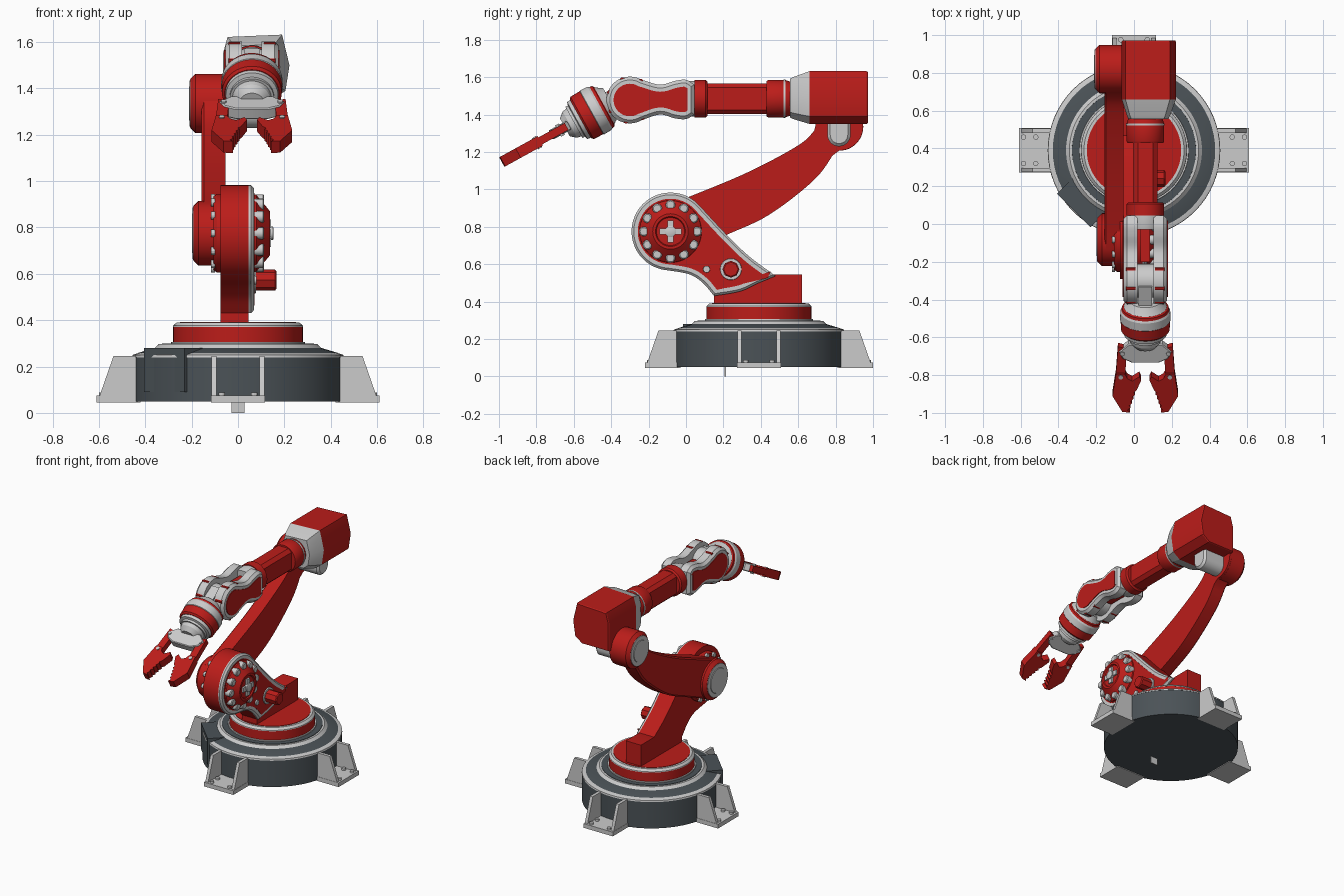
import bpy, bmesh
from math import sin, cos, pi, radians
from mathutils import Vector, Matrix

if "Cube" in bpy.data.objects:
    bpy.data.objects.remove(bpy.data.objects["Cube"])

def material(name, col):
    m = bpy.data.materials.new(name)
    m.diffuse_color = (*col, 1)
    m.use_nodes = True
    m.node_tree.nodes["Principled BSDF"].inputs["Base Color"].default_value = m.diffuse_color
    return m

RED = material("red_paint", (0.5, 0.012, 0.01))
DARK = material("dark_metal", (0.07, 0.085, 0.095))
I = Matrix.Identity(4)

def frame(x, y, z, origin=(0, 0, 0)):
    m = Matrix((x, y, z)).transposed().to_4x4()
    m.translation = origin
    return m

SIDE = frame((0, 1, 0), (0, 0, 1), (1, 0, 0))      # (y, z) profiles extruded along x

def loft(name, rings, mat=None, M=I):
    """Skin a stack of equal-length rings and cap both ends."""
    bm = bmesh.new()
    vs = [[bm.verts.new(M @ Vector(p)) for p in r] for r in rings]
    n = len(vs[0])
    for a, b in zip(vs, vs[1:]):
        for i in range(n):
            bm.faces.new((a[i], a[(i + 1) % n], b[(i + 1) % n], b[i]))
    bm.faces.new(vs[0][::-1])
    bm.faces.new(vs[-1])
    bmesh.ops.recalc_face_normals(bm, faces=bm.faces)
    me = bpy.data.meshes.new(name)
    bm.to_mesh(me)
    bm.free()
    ob = bpy.data.objects.new(name, me)
    bpy.context.collection.objects.link(ob)
    if mat:
        me.materials.append(mat)
    bpy.ops.object.select_all(action='DESELECT')
    ob.select_set(True)
    bpy.context.view_layer.objects.active = ob
    bpy.ops.object.shade_smooth_by_angle(angle=radians(28))
    return ob

def offset(pts, d):
    """Move a closed outline inward by d."""
    P = [Vector(p) for p in pts]
    n = len(P)
    s = 1 if sum(P[i - 1].x * P[i].y - P[i].x * P[i - 1].y for i in range(n)) > 0 else -1
    out = []
    for i in range(n):
        e1, e2 = (P[i] - P[i - 1]).normalized(), (P[(i + 1) % n] - P[i]).normalized()
        n1, n2 = Vector((-e1.y, e1.x)), Vector((-e2.y, e2.x))
        out.append(P[i] + (n1 + n2) * (s * d / max(0.4, 1 + n1.dot(n2))))
    return out

def slab(name, pts, a, b, mat=None, M=SIDE, c0=0, c1=0):
    """Extrude an outline from a to b, with optional chamfers at each end."""
    lv = ([(a, c0)] if c0 else []) + [(a + c0, 0), (b - c1, 0)] + ([(b, c1)] if c1 else [])
    return loft(name, [[(p[0], p[1], h) for p in (offset(pts, c) if c else pts)] for h, c in lv], mat, M)

def lathe(name, origin, axis, prof, mat=None, n=48):
    M = Matrix.Translation(origin) @ Vector(axis).to_track_quat('Z', 'Y').to_matrix().to_4x4()
    return loft(name, [[(r * cos(2*pi*i/n), r * sin(2*pi*i/n), t) for i in range(n)] for t, r in prof], mat, M)

def box(name, x, y, z, mat=None, M=I):
    return slab(name, [(x[0], y[0]), (x[1], y[0]), (x[1], y[1]), (x[0], y[1])], *z, mat, M)

def arc(c, r, a0, a1, n=28):
    return [(c[0] + r * cos(radians(a0 + (a1 - a0) * i / n)), c[1] + r * sin(radians(a0 + (a1 - a0) * i / n)))
            for i in range(n + 1)]

def spline(pts, n=6):
    """Interior points of a smooth curve through pts, ends excluded."""
    P = [Vector(p) for p in pts]
    P = [2 * P[0] - P[1]] + P + [2 * P[-1] - P[-2]]
    out = []
    for a, b, c, d in zip(P, P[1:], P[2:], P[3:]):
        for i in range(n):
            t = i / n
            out.append(0.5 * (2*b + (c - a)*t + (2*a - 5*b + 4*c - d)*t*t + (3*b - a - 3*c + d)*t**3))
    return [tuple(v) for v in out[1:]]

X, Z = (1, 0, 0), (0, 0, 1)

# Base drum, stepped rings and turntable
B = (0, 0.39, 0)
lathe("base_drum", B, Z, [(0.05, 0.455), (0.24, 0.455)], DARK, 64)
lathe("base_rim", B, Z, [(0.24, 0.457), (0.25, 0.455), (0.259, 0.43)], None, 64)
lathe("base_top", B, Z, [(0.25, 0.43), (0.259, 0.43), (0.28, 0.36)], DARK, 64)
lathe("upper_ring", B, Z, [(0.27, 0.362), (0.28, 0.36), (0.297, 0.342)], None, 64)
lathe("upper_ring_top", B, Z, [(0.28, 0.33), (0.30, 0.328)], DARK, 64)
lathe("turntable_seat", B, Z, [(0.29, 0.292), (0.306, 0.288)], None, 64)
lathe("turntable", B, Z, [(0.30, 0.28), (0.37, 0.28)], RED, 64)
lathe("turntable_rim", B, Z, [(0.37, 0.281), (0.376, 0.28), (0.39, 0.265)], None, 64)
lathe("turntable_top", B, Z, [(0.38, 0.25), (0.393, 0.25)], RED, 64)
box("base_peg", (-0.028, 0.028), (0.206, 0.214), (0, 0.06))
box("control_box", (0.3, 0.45), (-0.125, 0.125), (0.09, 0.28), DARK,
    Matrix.Translation(B) @ Matrix.Rotation(radians(225), 4, 'Z'))

# Four anchoring feet
for k in range(4):
    F = Matrix.Translation(B) @ Matrix.Rotation(k * pi / 2, 4, 'Z')
    R = F @ frame((1, 0, 0), (0, 0, 1), (0, -1, 0))
    for s in (-0.115, 0.093):
        slab("foot_rib", [(0.42, 0.046), (0.6, 0.046), (0.595, 0.08), (0.537, 0.246), (0.42, 0.246)], s, s + 0.022, None, R)
    box("foot_plate", (0.42, 0.61), (-0.117, 0.117), (0.045, 0.075), None, F)
    for r in (0.52, 0.585):
        for s in (-0.07, 0.07):
            lathe("foot_bolt", F @ Vector((r, s, 0.07)), Z, [(0, 0.014), (0.018, 0.014)], None, 12)

# Shoulder bracket
S = (-0.083, 0.775)
low = [(-0.09, 0.567), (0.02, 0.545), (0.09, 0.50), (0.15, 0.43)]
brk = (arc(S, 0.208, 43, 262, 40) + spline(low) + [(0.15, 0.43)]
       + spline([(0.15, 0.43), (0.29, 0.455), (0.39, 0.50), (0.48, 0.537)]) + [(0.48, 0.537)]
       + spline([(0.48, 0.537), (0.34, 0.64), (0.22, 0.755), (0.069, 0.917)]))
slab("bracket_body", brk, -0.075, 0.046, RED)
slab("bracket_rim", brk, 0.046, 0.068, None, c1=0.012)
slab("bracket_face", offset(brk, 0.033), 0.05, 0.071, RED)
slab("bracket_foot", [(0.15, 0.385), (0.62, 0.385), (0.62, 0.545), (0.45, 0.545), (0.15, 0.435)], -0.075, 0.045, RED)

# Shoulder hub, bolt rings and side knob
O = (0, *S)
lathe("hub_cone", O, X, [(0.06, 0.168), (0.08, 0.165), (0.138, 0.095), (0.138, 0.08), (0.13, 0.075)], RED)
lathe("hub_back_disc", O, X, [(-0.105, 0.16), (-0.09, 0.17), (-0.07, 0.17)], RED)
for k in range(12):
    a = 2 * pi * k / 12
    y, z = S[0] + 0.142 * cos(a), S[1] + 0.142 * sin(a)
    lathe("hub_bolt", (0, y, z), X, [(0.07, 0.026), (0.108, 0.026), (0.113, 0.02)], None, 16)
    lathe("hub_back_bolt", (0, S[0] + 0.153 * cos(a), S[1] + 0.153 * sin(a)), X, [(-0.117, 0.017), (-0.1, 0.017)], None, 12)
box("hub_cross", (S[0] - 0.06, S[0] + 0.06), (S[1] - 0.017, S[1] + 0.017), (0.12, 0.142), None, SIDE)
box("hub_cross", (S[0] - 0.017, S[0] + 0.017), (S[1] - 0.06, S[1] + 0.06), (0.12, 0.142), None, SIDE)
lathe("hub_pin", O, X, [(0.12, 0.03), (0.15, 0.03), (0.153, 0.024)], None, 24)
lathe("knob_collar", (0, 0.24, 0.573), X, [(0.06, 0.06), (0.078, 0.056)], None, 32)
lathe("knob", (0, 0.24, 0.573), X, [(0.06, 0.045), (0.16, 0.045), (0.166, 0.038)], RED, 8)
lathe("bracket_pin", (0, 0.11, 0.573), X, [(0.06, 0.02), (0.08, 0.018)], None, 16)

# Curved upper arm with end drums
E = (0.82, 1.335)
arm = (arc(S, 0.14, 110, 280) + spline([(-0.06, 0.637), (0.21, 0.754), (0.447, 0.866), (0.687, 1.053), (0.8, 1.205)])
       + arc(E, 0.127, -90, 165)
       + spline([(0.7, 1.33), (0.607, 1.24), (0.34, 1.096), (0.035, 0.968), (-0.13, 0.907)]))
slab("upper_arm", arm, -0.157, -0.055, RED, c0=0.01)
for name, c, x0, r in (("shoulder", S, -0.192, 0.14), ("elbow", E, -0.205, 0.128)):
    lathe(name + "_drum", (0, *c), X, [(x0, r - 0.022), (x0 + 0.022, r), (-0.07, r)], RED)
    lathe(name + "_cap_ring", (0, *c), X, [(x0 - 0.004, r - 0.04), (x0 - 0.003, r - 0.025), (x0 + 0.02, r - 0.018)])
    lathe(name + "_cap", (0, *c), X, [(x0 - 0.007, r - 0.055), (x0, r - 0.05)])

# Elbow yoke under the motor housing
slab("elbow_yoke", arc((0.818, 1.292), 0.062, 180, 360, 16) + [(0.88, 1.37), (0.756, 1.37)], -0.08, 0.11, None, c1=0.015)

# Motor housing and its tapered nose
sec = [(-0.065, 1.35), (0.15, 1.35), (0.205, 1.39), (0.222, 1.5), (0.19, 1.632), (-0.045, 1.622), (-0.065, 1.55)]
def ring(y, k=1.0):
    return [(0.07 + (x - 0.07) * k, y, 1.478 + (z - 1.478) * k) for x, z in sec]
loft("motor_housing", [ring(0.66), ring(0.965), ring(0.972, 0.97)], RED)
loft("housing_nose", [ring(0.555, 0.73), ring(0.575, 0.8), ring(0.66, 1.0)])

# Forearm tube and collars
A = (0.06, 0, 1.485)
Y = (0, 1, 0)
lathe("rear_collar", A, Y, [(0.43, 0.095), (0.44, 0.1), (0.53, 0.1), (0.56, 0.09)], RED)
lathe("rear_collar_band", A, Y, [(0.522, 0.102), (0.532, 0.102)])
lathe("front_collar", A, Y, [(0.045, 0.1), (0.105, 0.1), (0.115, 0.09)], RED)
tube = [(-0.005, 1.425), (0.02, 1.402), (0.1, 1.402), (0.125, 1.425), (0.125, 1.545), (0.1, 1.567), (0.02, 1.567), (-0.005, 1.545)]
loft("forearm_tube", [[(x, y, z) for x, z in tube] for y in (0.1, 0.45)], RED)
lathe("fork_bridge", A, Y, [(-0.03, 0.085), (0.0, 0.094), (0.05, 0.094)])

# Wrist fork: two dogbone plates with red inlays
L = (-0.30, 1.478)
bone = (arc(L, 0.125, 60, 300, 32) + spline([(-0.2375, 1.37), (-0.14, 1.40), (-0.06, 1.38), (0, 1.376), (0.045, 1.4)])
        + [(0.045, 1.4), (0.045, 1.56)]
        + spline([(0.045, 1.56), (0, 1.586), (-0.06, 1.58), (-0.14, 1.56), (-0.2375, 1.586)]))
slab("fork_plate_left", bone, -0.055, 0.018, None, c0=0.018)
slab("fork_plate_right", bone, 0.102, 0.175, None, c1=0.018)
inlay = offset(bone, 0.038)
slab("fork_inlay_left", inlay, -0.06, 0.0, RED)
slab("fork_inlay_right", inlay, 0.12, 0.18, RED)
for a in (60, 110, 160, 210, 260, 305):
    c = (L[0] + 0.117 * cos(radians(a)), L[1] + 0.117 * sin(radians(a)))
    for x in (-0.042, 0.112):
        lathe("fork_stud", (x, *c), X, [(0, 0.012), (0.05, 0.012)], RED, 10)
lathe("wrist_pivot", (0, *L), X, [(0.005, 0.09), (0.115, 0.09)])
box("fork_spine", (0.035, 0.085), (-0.2, 0.02), (1.42, 1.53), RED)

# Wrist rings, tilted down along the gripper axis
W = Vector((0.06, -0.516, 1.404))
D = Vector((0, -0.876, -0.482)).normalized()
G = frame((1, 0, 0), D, Vector((1, 0, 0)).cross(D), W)
box("wrist_tongue", (-0.035, 0.035), (-0.24, -0.05), (-0.06, 0.06), None, G)
for name, mat, prof in (
        ("wrist_cup", None, [(-0.13, 0.085), (-0.1, 0.105), (-0.085, 0.118)]),
        ("wrist_band_rear", RED, [(-0.09, 0.115), (-0.085, 0.123), (-0.07, 0.126)]),
        ("wrist_shell", None, [(-0.07, 0.126), (-0.06, 0.132), (-0.015, 0.134), (-0.01, 0.128)]),
        ("wrist_band_front", RED, [(-0.012, 0.131), (0.045, 0.129), (0.055, 0.118)]),
        ("wrist_flange", None, [(0.05, 0.115), (0.075, 0.113), (0.08, 0.095), (0.095, 0.095)]),
        ("wrist_nose", None, [(0.09, 0.085), (0.12, 0.08), (0.15, 0.055)])):
    lathe(name, W, D, prof, mat)

# Gripper palm and mirrored toothed fingers
half = [(-0.07, 0.237), (-0.12, 0.212), (-0.14, 0.17), (-0.09, 0.125)]
slab("gripper_palm", half + [(-u, t) for u, t in half[::-1]], -0.027, 0.027, None, G, 0.005, 0.005)
bar = [(-0.145, 0.14), (-0.112, 0.15), (-0.1, 0.2), (-0.108, 0.34), (-0.158, 0.34)]
teeth = []
for k in range(5):
    u, t = -0.046 - 0.008 * k, 0.40 + 0.026 * k
    teeth += [(u, t), (u - 0.016, t + 0.016)]
jaw = ([(-0.155, 0.3), (-0.11, 0.3), (-0.095, 0.33), (-0.07, 0.345), (-0.032, 0.318), (-0.022, 0.34)] + teeth
       + [(-0.082, 0.535), (-0.122, 0.53), (-0.174, 0.435)])
for s, side in ((1, "left"), (-1, "right")):
    m = lambda pts: [(s * u, t) for u, t in pts]
    slab("finger_bar_" + side, m(bar), -0.021, 0.021, RED, G)
    slab("finger_jaw_" + side, m(jaw), -0.029, 0.029, RED, G)
    for u, t in ((-0.122, 0.18), (-0.13, 0.32)):
        lathe("finger_pin_" + side, G @ Vector((s * u, t, 0)), G.col[2].xyz, [(-0.034, 0.012), (0.034, 0.012)], None, 12)
